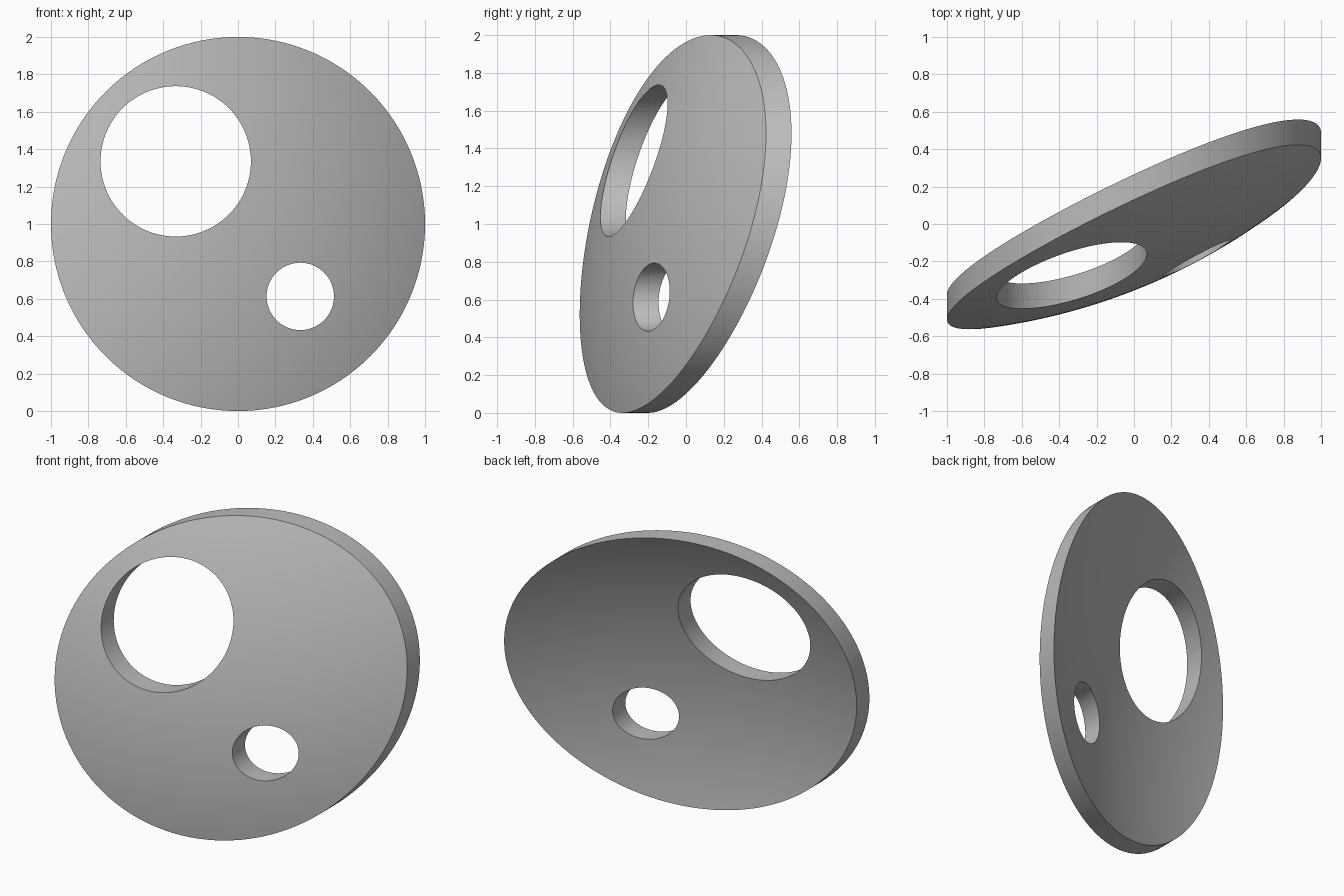
import bpy, bmesh, math
from mathutils import Vector, Matrix

cube = bpy.data.objects.get("Cube")
if cube:
    bpy.data.objects.remove(cube, do_unlink=True)

RADIUS = 3.3                            # curvature of the plate
CENTRE = Vector((-1.206, 2.716, 0.342))  # centre of that curvature
THICK = 0.135
RINGS, SEGS = 24, 128

grey = bpy.data.materials.new("plain grey")
grey.use_nodes = True
colour = (0.5, 0.5, 0.5, 1)
grey.diffuse_color = colour
grey.node_tree.nodes["Principled BSDF"].inputs["Base Color"].default_value = colour


def front_y(x, z):
    return CENTRE.y - math.sqrt(RADIUS**2 - (x - CENTRE.x)**2 - (z - CENTRE.z)**2)


def add_object(name, bm):
    bmesh.ops.recalc_face_normals(bm, faces=bm.faces)
    mesh = bpy.data.meshes.new(name)
    bm.to_mesh(mesh)
    bm.free()
    mesh.materials.append(grey)
    obj = bpy.data.objects.new(name, mesh)
    bpy.context.collection.objects.link(obj)
    return obj


def skin(bm, offset):
    """Round curved sheet made of rings; returns its outer ring."""
    def vert(r, a):
        x, z = r * math.cos(a), 1 + r * math.sin(a)
        return bm.verts.new((x, front_y(x, z) + offset, z))

    hub = vert(0, 0)
    inner = None
    for i in range(1, RINGS + 1):
        ring = [vert(i / RINGS, math.tau * k / SEGS) for k in range(SEGS)]
        for k in range(SEGS):
            n = (k + 1) % SEGS
            if inner:
                bm.faces.new((inner[k], ring[k], ring[n], inner[n]))
            else:
                bm.faces.new((hub, ring[k], ring[n]))
        inner = ring
    return inner


# Curved disc: front skin, back skin and the rim between them
bm = bmesh.new()
front, back = skin(bm, 0), skin(bm, THICK)
for k in range(SEGS):
    n = (k + 1) % SEGS
    bm.faces.new((front[k], front[n], back[n], back[k]))
disc = add_object("curved_disc", bm)
bpy.context.view_layer.objects.active = disc
disc.select_set(True)

# Two round holes cut straight through from the front
for name, x, z, r in (("large_hole", -0.333, 1.335, 0.402),
                      ("small_hole", 0.333, 0.613, 0.18)):
    bm = bmesh.new()
    bmesh.ops.create_cone(
        bm, cap_ends=True, segments=96, radius1=r, radius2=r, depth=3,
        matrix=Matrix.Translation((x, 0, z)) @ Matrix.Rotation(math.pi / 2, 4, 'X'))
    cutter = add_object(name + "_cutter", bm)
    cutter.hide_render = True
    cut = disc.modifiers.new(name, 'BOOLEAN')
    cut.operation = 'DIFFERENCE'
    cut.solver = 'EXACT'
    cut.object = cutter
    bpy.ops.object.modifier_apply(modifier=cut.name)
    bpy.data.objects.remove(cutter, do_unlink=True)

bpy.ops.object.shade_smooth_by_angle(angle=math.radians(30))
